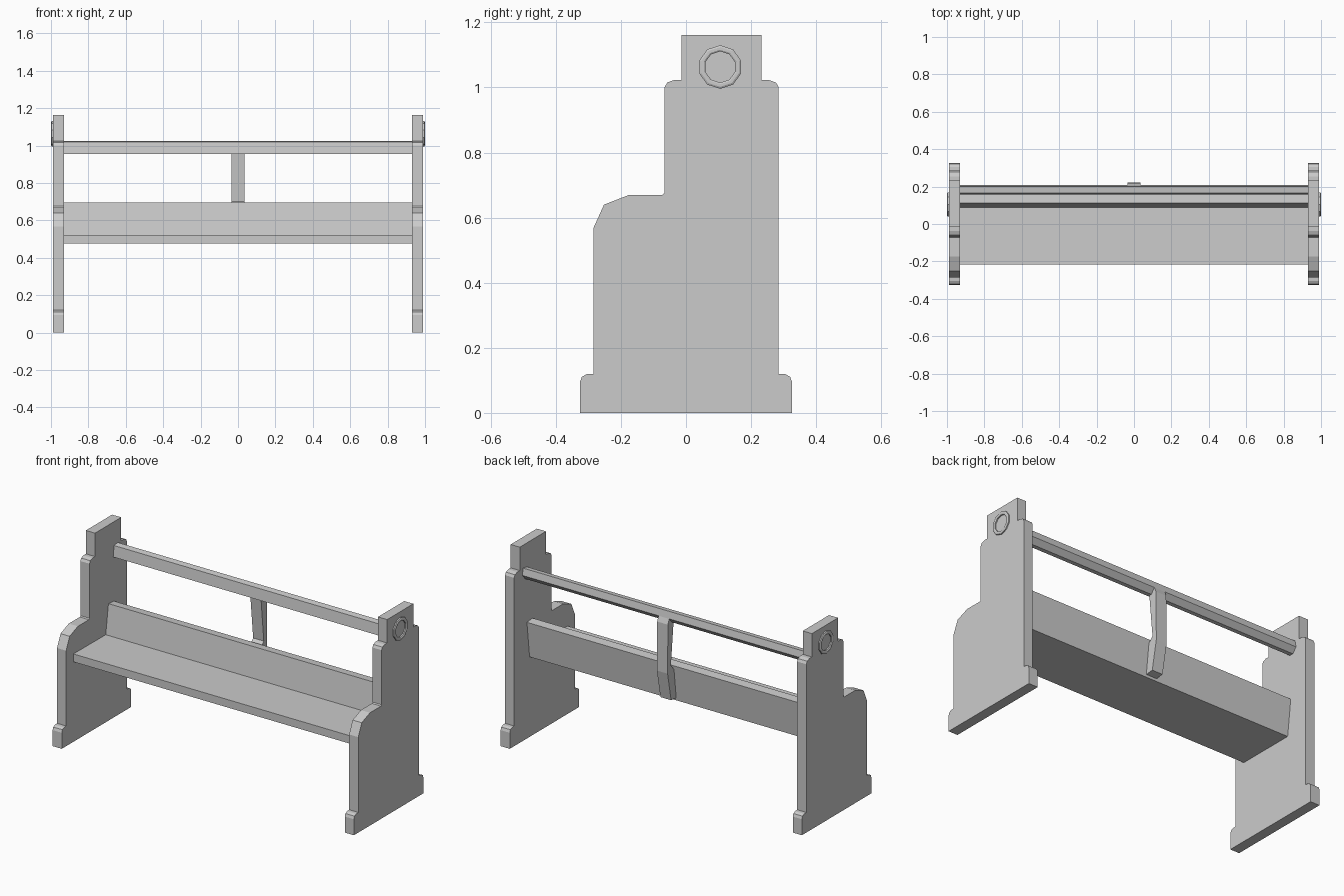
import bpy, bmesh, math

if "Cube" in bpy.data.objects:
    bpy.data.objects.remove(bpy.data.objects["Cube"])


def extrude_profile(name, profile, x0, x1):
    """Extrude a closed (y, z) profile along x."""
    bm = bmesh.new()
    face = bm.faces.new([bm.verts.new((x0, y, z)) for y, z in profile])
    res = bmesh.ops.extrude_face_region(bm, geom=[face])
    verts = [g for g in res["geom"] if isinstance(g, bmesh.types.BMVert)]
    bmesh.ops.translate(bm, verts=verts, vec=(x1 - x0, 0, 0))
    return finish(name, bm)


def finish(name, bm):
    bmesh.ops.recalc_face_normals(bm, faces=bm.faces)
    mesh = bpy.data.meshes.new(name)
    bm.to_mesh(mesh)
    bm.free()
    obj = bpy.data.objects.new(name, mesh)
    bpy.context.collection.objects.link(obj)
    return obj


def ring(name, centre, section, sides, side):
    """Sweep a closed (x, radius) section around an x axis."""
    bm = bmesh.new()
    loops = []
    for i in range(sides):
        a = 2 * math.pi * i / sides
        loops.append([bm.verts.new((side * x, centre[0] + r * math.sin(a),
                                    centre[1] + r * math.cos(a)))
                      for x, r in section])
    n = len(section)
    for i in range(sides):
        p, q = loops[i], loops[(i + 1) % sides]
        for j in range(n):
            k = (j + 1) % n
            bm.faces.new((p[j], p[k], q[k], q[j]))
    return finish(name, bm)


# Stepped end panel outline with rounded shoulders and foot
panel = [
    (-0.326, 0), (0.326, 0), (0.326, 0.095), (0.32, 0.111), (0.305, 0.119),
    (0.285, 0.12), (0.285, 1.0), (0.277, 1.015), (0.255, 1.023),
    (0.232, 1.023), (0.232, 1.162), (-0.014, 1.162), (-0.014, 1.023),
    (-0.037, 1.023), (-0.058, 1.015), (-0.066, 1.0), (-0.066, 0.676),
    (-0.072, 0.67), (-0.175, 0.67), (-0.252, 0.64), (-0.285, 0.567),
    (-0.285, 0.12), (-0.305, 0.119), (-0.32, 0.111), (-0.326, 0.095),
]
ring_section = [(0.988, 0.067), (0.997, 0.067), (1.0, 0.061),
                (1.0, 0.053), (0.997, 0.048), (0.988, 0.048)]

# End panels with a raised ring on each outer face
for label, s in (("left", -1), ("right", 1)):
    extrude_profile(label + "_end_panel", panel, s * 0.93, s * 0.99)
    ring(label + "_ring", (0.105, 1.063), ring_section, 10, s)

# Seat and leaning lower backrest in one L-shaped section
extrude_profile("seat_and_backrest", [
    (-0.217, 0.475), (0.14, 0.475), (0.165, 0.69), (0.112, 0.695),
    (0.087, 0.52), (-0.217, 0.522)], -0.93, 0.93)

# Top rail
extrude_profile("top_rail", [
    (0.157, 0.955), (0.182, 0.955), (0.208, 0.985), (0.2, 1.025),
    (0.165, 1.02)], -0.93, 0.93)

# Bent centre post behind the backrest
extrude_profile("centre_post", [
    (0.165, 0.97), (0.208, 0.985), (0.22, 0.955), (0.223, 0.665),
    (0.19, 0.495), (0.142, 0.49), (0.163, 0.67), (0.192, 0.7)], -0.035, 0.035)
